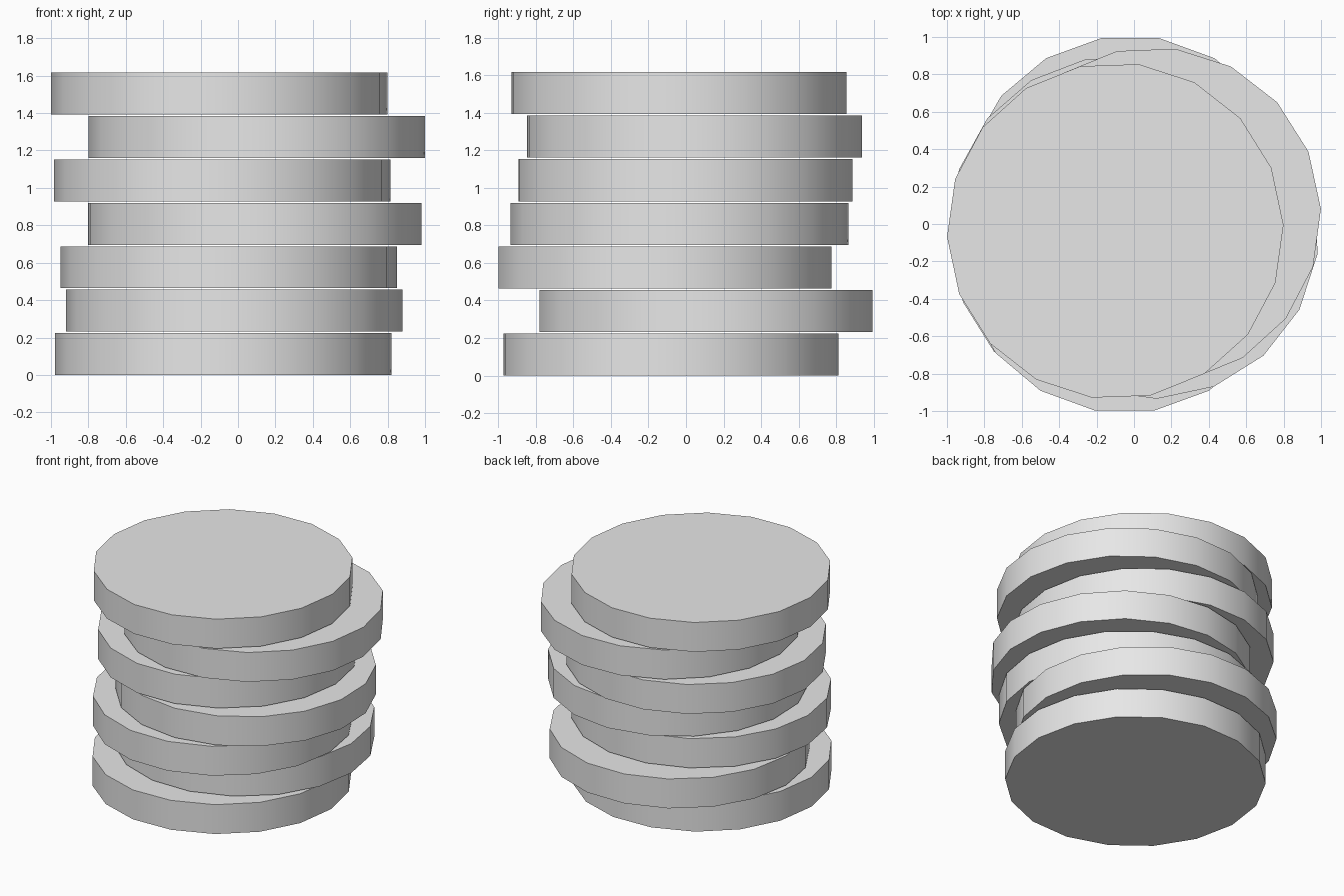
import bpy
import math

cube = bpy.data.objects.get("Cube")
if cube:
    bpy.data.objects.remove(cube, do_unlink=True)

RADIUS = 0.9
HEIGHT = 0.224
PITCH = 0.232
SIDES = 18

# One plain material for the whole stack
grey = bpy.data.materials.new("light_grey")
grey.use_nodes = True
colour = (0.8, 0.8, 0.8, 1.0)
grey.diffuse_color = colour
grey.node_tree.nodes["Principled BSDF"].inputs["Base Color"].default_value = colour


def add_disc(name, x, y, z, turn):
    """Low-sided disc with its first corner 'turn' degrees from +x."""
    bpy.ops.mesh.primitive_cylinder_add(
        vertices=SIDES, radius=RADIUS, depth=HEIGHT,
        location=(x, y, z + HEIGHT / 2),
        # cylinder corners start on +y, so swing them round to +x
        rotation=(0, 0, math.radians(turn - 90)))
    disc = bpy.context.object
    disc.name = name
    disc.data.materials.append(grey)
    bpy.ops.object.shade_smooth_by_angle(angle=math.radians(30))


# Loosely stacked discs, bottom to top: x, y, turn in degrees
offsets = [
    (-0.08, -0.08, 2),
    (-0.02, 0.107, 0),
    (-0.05, -0.112, 0),
    (0.09, -0.035, 12),
    (-0.085, -0.002, 1),
    (0.1, 0.045, 2.3),
    (-0.1, -0.037, 2),
]
for i, (x, y, turn) in enumerate(offsets):
    add_disc(f"disc_{i + 1}", x, y, i * PITCH, turn)
